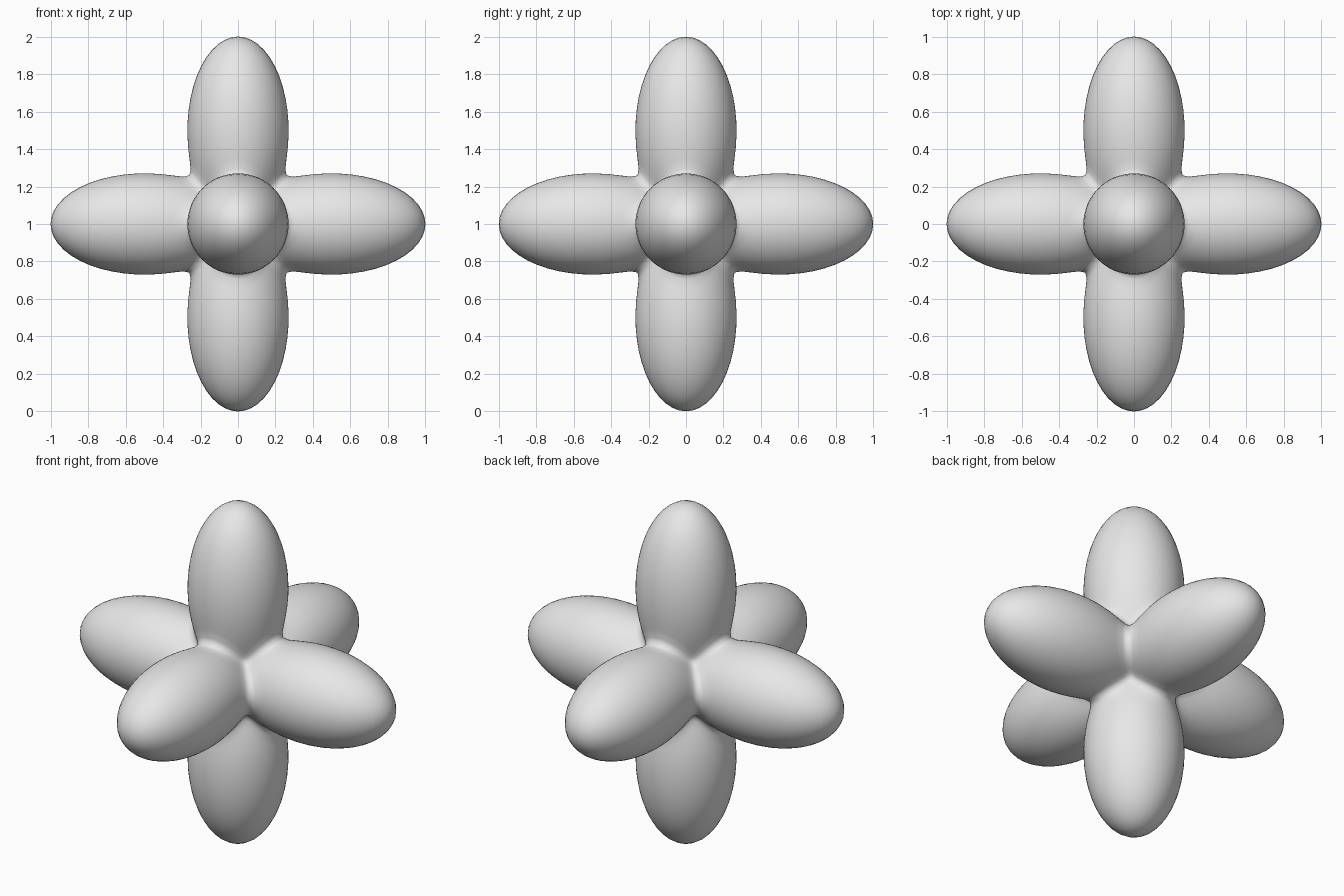
import bpy, bmesh, math
from mathutils import Vector

cube = bpy.data.objects.get("Cube")
if cube:
    bpy.data.objects.remove(cube, do_unlink=True)

HALF_LENGTH = 0.5     # half length of one lobe
RADIUS = 0.27         # thickest radius of one lobe
BLEND = 5.0           # higher gives tighter fillets between lobes
CUTS = 31
ASPECT = RADIUS / HALF_LENGTH
END_ANGLE = math.atan(1 / ASPECT)


def lobe_reach(along):
    """Distance from the centre to one ellipsoid lobe, along a unit direction."""
    if along <= 0:
        return 0.0
    across = 1 - along * along
    return 2 * along / HALF_LENGTH / (along ** 2 / HALF_LENGTH ** 2 + across / RADIUS ** 2)


def spread(v):
    """Space the grid evenly along the lobe, from tip to neck."""
    return v if abs(v) > 0.9999 else ASPECT * math.tan(v * END_ANGLE)


# Six lobes grown from the sides of a gridded cube
bm = bmesh.new()
bmesh.ops.create_cube(bm, size=2)
bmesh.ops.subdivide_edges(bm, edges=bm.edges[:], cuts=CUTS, use_grid_fill=True)
for vert in bm.verts:
    direction = Vector([spread(c) for c in vert.co]).normalized()
    reach = sum(lobe_reach(abs(c)) ** BLEND for c in direction) ** (1 / BLEND)
    vert.co = direction * reach + Vector((0, 0, 1))
bmesh.ops.recalc_face_normals(bm, faces=bm.faces[:])
for face in bm.faces:
    face.smooth = True

mesh = bpy.data.meshes.new("six_lobed_body")
bm.to_mesh(mesh)
bm.free()
body = bpy.data.objects.new("six_lobed_body", mesh)
bpy.context.collection.objects.link(body)

# Plain grey surface
grey = bpy.data.materials.new("light_grey")
grey.use_nodes = True
colour = (0.8, 0.8, 0.8, 1)
grey.diffuse_color = colour
grey.node_tree.nodes["Principled BSDF"].inputs["Base Color"].default_value = colour
mesh.materials.append(grey)
